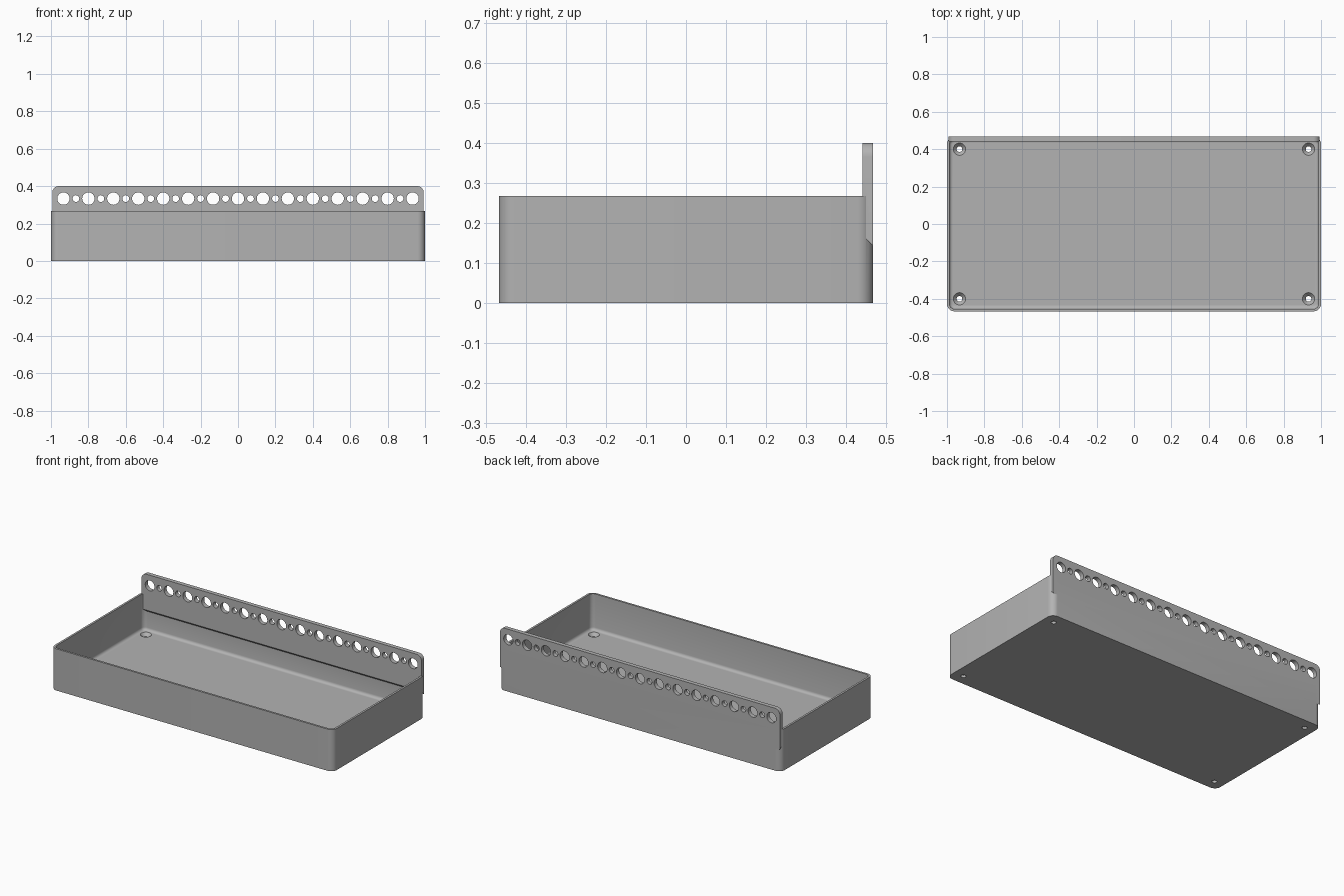
import bpy, bmesh, math
from mathutils import Matrix, Vector

if "Cube" in bpy.data.objects:
    bpy.data.objects.remove(bpy.data.objects["Cube"])

HX, HY, H = 1.0, 0.467, 0.267      # tray half sizes and height
WALL, FLOOR, R = 0.013, 0.035, 0.04
FILLET = 0.018
PITCH = 2 / 15
PLATE_Y, PLATE_TOP, PLATE_LOW = 0.44, 0.4, 0.17

grey = bpy.data.materials.new("light grey plastic")
grey.use_nodes = True
grey.diffuse_color = (0.45, 0.45, 0.45, 1)
grey.node_tree.nodes["Principled BSDF"].inputs["Base Color"].default_value = (0.45, 0.45, 0.45, 1)


def rounded_rect(hx, hy, r, z, steps=8):
    """Loop of points of a rectangle with round corners."""
    pts = []
    for k, (sx, sy) in enumerate([(1, 1), (-1, 1), (-1, -1), (1, -1)]):
        for i in range(steps + 1):
            a = math.pi / 2 * (k + i / steps)
            pts.append(Vector((sx * (hx - r) + r * math.cos(a),
                               sy * (hy - r) + r * math.sin(a), z)))
    return pts


def circle(x, y, r, z, n=32):
    return [Vector((x + r * math.cos(math.tau * i / n),
                    y + r * math.sin(math.tau * i / n), z)) for i in range(n)]


def loft(bm, loops):
    """Closed solid through a stack of equal loops."""
    rings = [[bm.verts.new(p) for p in loop] for loop in loops]
    for a, b in zip(rings, rings[1:]):
        for i in range(len(a)):
            j = (i + 1) % len(a)
            bm.faces.new((a[i], a[j], b[j], b[i]))
    bm.faces.new(rings[0][::-1])
    bm.faces.new(rings[-1])


def make(name, bm):
    bmesh.ops.recalc_face_normals(bm, faces=bm.faces)
    mesh = bpy.data.meshes.new(name)
    bm.to_mesh(mesh)
    bm.free()
    mesh.materials.append(grey)
    obj = bpy.data.objects.new(name, mesh)
    bpy.context.collection.objects.link(obj)
    return obj


def combine(target, tool, operation):
    """Apply a boolean and remove the tool object."""
    mod = target.modifiers.new("boolean", "BOOLEAN")
    mod.operation, mod.solver, mod.object = operation, "EXACT", tool
    bpy.ops.object.select_all(action="DESELECT")
    bpy.context.view_layer.objects.active = target
    target.select_set(True)
    bpy.ops.object.modifier_apply(modifier=mod.name)
    bpy.data.objects.remove(tool)


# Outer tray body
bm = bmesh.new()
loft(bm, [rounded_rect(HX, HY, R, 0), rounded_rect(HX, HY, R, H)])
tray = make("tray", bm)

# Hollow with a rounded floor edge
bm = bmesh.new()
loops = []
for i in range(5):
    a = math.pi / 2 * i / 4
    inset = WALL + FILLET * (1 - math.sin(a))
    loops.append(rounded_rect(HX - inset, HY - inset, R - inset, FLOOR + FILLET * (1 - math.cos(a))))
loops.append(rounded_rect(HX - WALL, HY - WALL, R - WALL, H + 0.1))
loft(bm, loops)
combine(tray, make("hollow", bm), "DIFFERENCE")

# Back mounting plate: round upper corners, sloping underside
bm = bmesh.new()
depth, hx, r = HY - PLATE_Y, 0.993, 0.035
for_side = []
for y in (PLATE_Y, HY):
    low = PLATE_LOW - (y - PLATE_Y)
    ring = [Vector((-hx, y, low)), Vector((hx, y, low))]
    for s, start in ((1, 0), (-1, math.pi / 2)):
        for i in range(9):
            a = start + math.pi / 2 * i / 8
            ring.append(Vector((s * (hx - r) + r * math.cos(a), y,
                                PLATE_TOP - r + r * math.sin(a))))
    for_side.append(ring)
loft(bm, for_side)
combine(tray, make("mounting_plate", bm), "UNION")

# Row of alternating large and small holes through the plate
bm = bmesh.new()
for i in range(29):
    x = (i - 14) * PITCH / 2
    radius = 0.018 if i % 2 else 0.033
    loft(bm, [circle(x, 0, radius, -0.05), circle(x, 0, radius, 0.05)])
bm.transform(Matrix.Translation((0, HY - depth / 2, PITCH * 2.5)) @ Matrix.Rotation(math.pi / 2, 4, "X"))
combine(tray, make("plate_holes", bm), "DIFFERENCE")

# Countersunk screw holes in the floor corners
bm = bmesh.new()
for x in (-7 * PITCH, 7 * PITCH):
    for y in (-3 * PITCH, 3 * PITCH):
        loft(bm, [circle(x, y, 0.015, -0.02), circle(x, y, 0.015, FLOOR - 0.02),
                  circle(x, y, 0.033, FLOOR), circle(x, y, 0.033, FLOOR + 0.03)])
combine(tray, make("screw_holes", bm), "DIFFERENCE")

# Smooth rounded areas, keep edges crisp
bpy.context.view_layer.objects.active = tray
tray.select_set(True)
bpy.ops.object.shade_smooth_by_angle(angle=math.radians(30))
